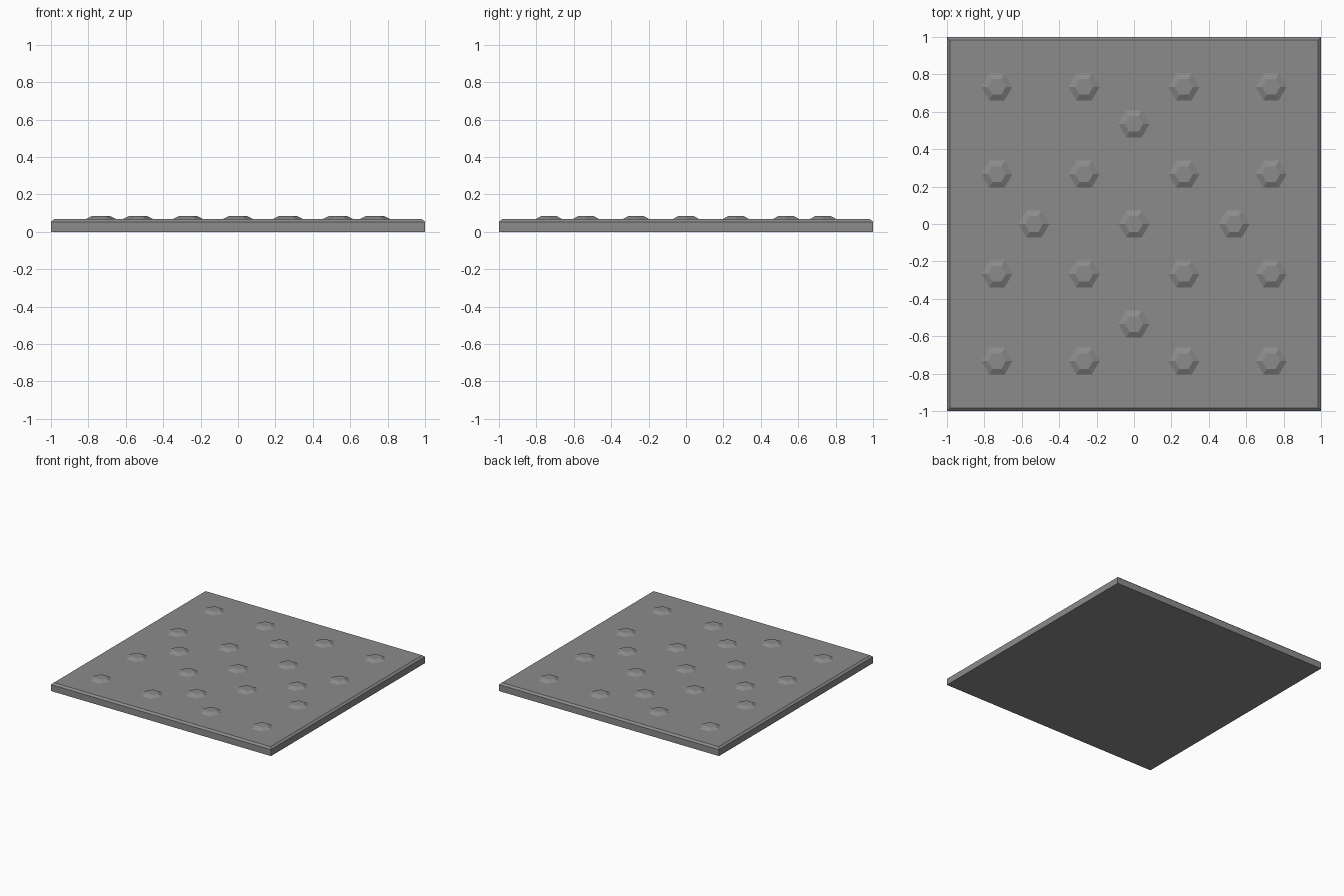
import bpy, bmesh, math

if "Cube" in bpy.data.objects:
    bpy.data.objects.remove(bpy.data.objects["Cube"])

# Dark grey metal shared by all parts
metal = bpy.data.materials.new("dark_metal")
metal.diffuse_color = (0.26, 0.26, 0.26, 1)
metal.use_nodes = True
metal.node_tree.nodes["Principled BSDF"].inputs["Base Color"].default_value = metal.diffuse_color

def loft(name, rings):
    """Closed solid skinned through a stack of equal-length rings."""
    bm = bmesh.new()
    loops = [[bm.verts.new(p) for p in r] for r in rings]
    n = len(loops[0])
    for a, b in zip(loops, loops[1:]):
        for i in range(n):
            j = (i + 1) % n
            bm.faces.new((a[i], a[j], b[j], b[i]))
    bm.faces.new(loops[0][::-1])
    bm.faces.new(loops[-1])
    me = bpy.data.meshes.new(name)
    bm.to_mesh(me)
    bm.free()
    me.materials.append(metal)
    ob = bpy.data.objects.new(name, me)
    bpy.context.collection.objects.link(ob)
    return ob

def ring(n, r, z, x=0, y=0, turn=0):
    return [(x + r * math.cos(turn + math.tau * i / n),
             y + r * math.sin(turn + math.tau * i / n), z) for i in range(n)]

# Square floor plate with a chamfered top rim
R2 = math.sqrt(2)
loft("floor_plate", [ring(4, r * R2, z, turn=math.pi / 4)
                     for r, z in ((1, 0), (1, 0.053), (0.984, 0.067))])

# Hexagonal tapered studs: 4x4 grid, four on the axes and one in the middle
steps = (-0.733, -0.267, 0.267, 0.733)
spots = [(x, y) for x in steps for y in steps]
spots += [(0, 0), (0.535, 0), (-0.535, 0), (0, 0.535), (0, -0.535)]
for x, y in spots:
    loft("stud", [ring(6, 0.083, 0.064, x, y), ring(6, 0.083, 0.067, x, y),
                  ring(6, 0.048, 0.084, x, y)])
